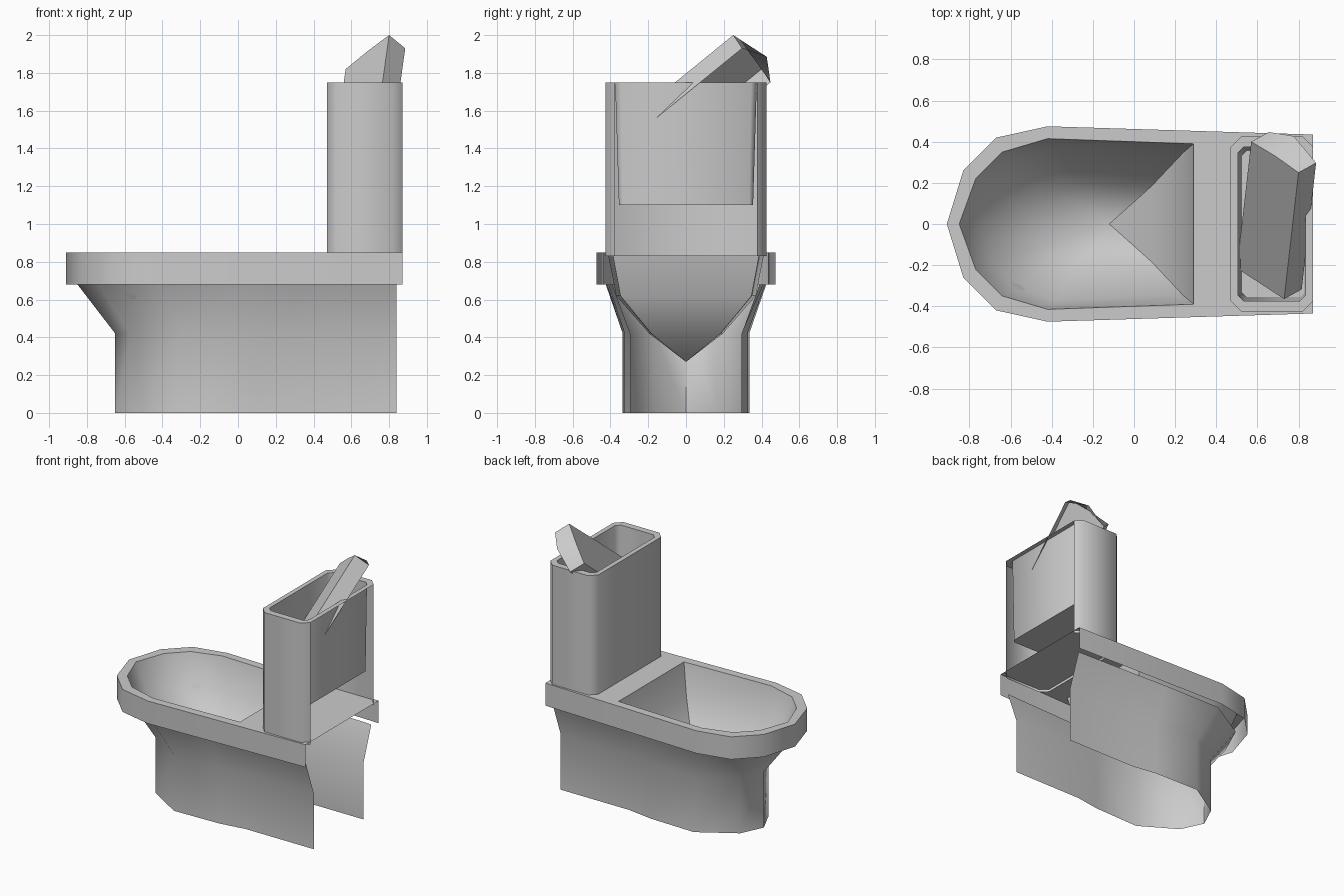
import bpy
import bmesh
import math
from mathutils import Vector

if "Cube" in bpy.data.objects:
    bpy.data.objects.remove(bpy.data.objects["Cube"])

grey = bpy.data.materials.new("ceramic_grey")
grey.use_nodes = True
grey.diffuse_color = (0.6, 0.6, 0.6, 1)
grey.node_tree.nodes["Principled BSDF"].inputs["Base Color"].default_value = (0.6, 0.6, 0.6, 1)


def mirrored(half):
    """Complete a half outline that runs from the back to the front tip."""
    return half + [(x, -y) for x, y in reversed(half) if y > 0]


def at(outline, z):
    return [(x, y, z) for x, y in outline]


def shrink(outline, sx, sy, cx):
    return [(cx + (x - cx) * sx, y * sy) for x, y in outline]


def loft(name, loops, open_back=(), cap=False, tip=None, recalc=False):
    """Bridge equal loops; steps in open_back leave out the back panel."""
    bm = bmesh.new()
    rings = [[bm.verts.new(p) for p in loop] for loop in loops]
    n = len(loops[0])
    for step, (a, b) in enumerate(zip(rings, rings[1:])):
        for i in range(n - 1 if step in open_back else n):
            j = (i + 1) % n
            bm.faces.new((a[i], a[j], b[j], b[i]))
    if cap:
        bm.faces.new(rings[-1])
    if tip:
        t = bm.verts.new(tip)
        for i in range(n):
            bm.faces.new((rings[-1][i], rings[-1][(i + 1) % n], t))
    if recalc:
        bmesh.ops.recalc_face_normals(bm, faces=bm.faces)
    mesh = bpy.data.meshes.new(name)
    bm.to_mesh(mesh)
    bm.free()
    obj = bpy.data.objects.new(name, mesh)
    bpy.context.collection.objects.link(obj)
    mesh.materials.append(grey)
    bpy.ops.object.select_all(action="DESELECT")
    obj.select_set(True)
    bpy.context.view_layer.objects.active = obj
    bpy.ops.object.shade_smooth_by_angle(angle=math.radians(48))
    return obj


# Pedestal: open shell without back or bottom
foot = mirrored([(.84, .295), (.27, .295), (.07, .325), (-.3, .335), (-.57, .17), (-.65, 0)])
flare = mirrored([(.84, .39), (.3, .41), (.05, .42), (-.42, .425), (-.74, .24), (-.85, 0)])
loft("pedestal", [at(foot, 0), at(foot, .42), at(flare, .68)], open_back=(0, 1))

# Rim band, deck and bowl in one continuous surface
rim = mirrored([(.87, .435), (-.42, .475), (-.67, .42), (-.83, .26), (-.91, 0)])
mouth = mirrored([(.29, .39), (-.42, .415), (-.64, .35), (-.77, .22), (-.85, 0)])
loft("rim_and_bowl",
     [at(rim, .68), at(rim, .85), at(mouth, .85),
      at(shrink(mouth, .87, .89, -.1), .62),
      at(shrink(mouth, .5, .47, -.12), .42)],
     open_back=(0,), tip=(-.12, 0, .27))


# Tank: outer shell with an open back, and a closed inner basin
def tank_outline(x0, x1, w, c):
    half = [(x1, w - c), (x1 - c, w), (x0 + c, w), (x0, w - c)]
    return mirrored(half)


outer = tank_outline(.47, .87, .425, .05)
basin_top = tank_outline(.505, .835, .375, .03)
basin_floor = tank_outline(.525, .83, .355, .02)
loft("tank", [at(outer, .83), at(outer, 1.75), at(basin_top, 1.75), at(basin_floor, 1.1)],
     open_back=(0,), cap=True)

# Lid: hollow cover that has slipped, leaning into the tank
corner = Vector((.80, .25, 2.0))
along = Vector((-.07, -.615, -.5))
across = Vector((-.23, .15, -.18))
down = along.cross(across).normalized() * .12
plate = [corner, corner + along, corner + along + across, corner + across,
         corner + across / 2 - along * .01]
skirt = [p + down for p in plate]
skirt[-1] -= along * .08
loft("tank_lid", [skirt, plate], cap=True, recalc=True)
